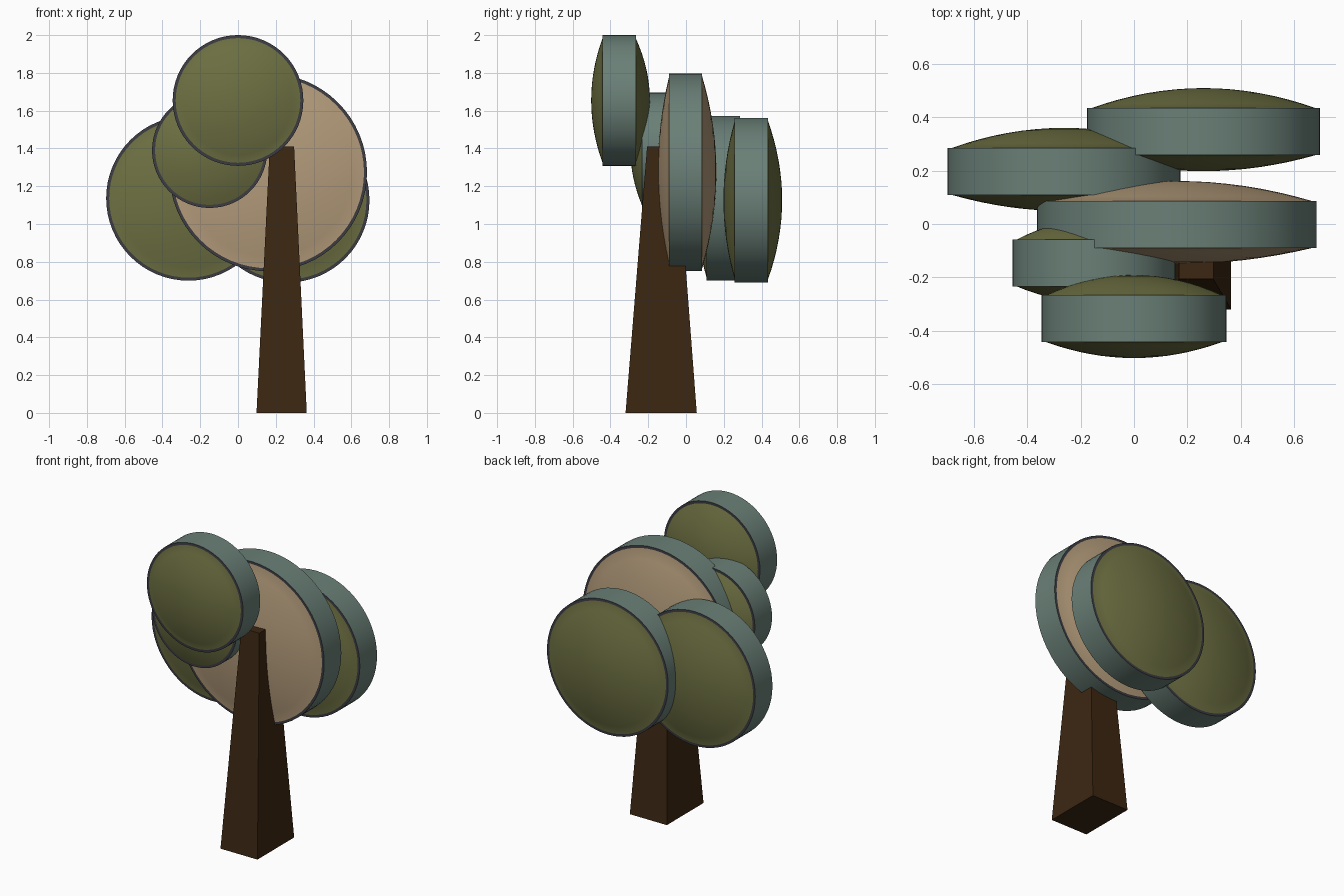
import bpy, bmesh, math

if "Cube" in bpy.data.objects:
    bpy.data.objects.remove(bpy.data.objects["Cube"])


def material(name, rgb):
    m = bpy.data.materials.new(name)
    m.diffuse_color = (*rgb, 1)
    m.use_nodes = True
    m.node_tree.nodes["Principled BSDF"].inputs["Base Color"].default_value = m.diffuse_color
    return m


GREEN = material("leaf_green", (0.155, 0.163, 0.055))
TAN = material("tan", (0.46, 0.335, 0.20))
RIM = material("grey_teal", (0.145, 0.215, 0.185))
DARK = material("dark_edge", (0.045, 0.045, 0.055))
BARK = material("bark_brown", (0.045, 0.020, 0.006))

SEG, RINGS = 64, 8


def finish(name, bm, mats):
    bmesh.ops.recalc_face_normals(bm, faces=bm.faces)
    me = bpy.data.meshes.new(name)
    bm.to_mesh(me)
    bm.free()
    for m in mats:
        me.materials.append(m)
    ob = bpy.data.objects.new(name, me)
    bpy.context.collection.objects.link(ob)
    return ob


def foliage_disc(name, x, y, z, r, face_mat):
    """Drum lying along y, with a dark edge ring and a shallow dome on each side."""
    inner = r - 0.016
    half, front, back = 0.088, 0.060, 0.075

    def dome(edge, height):
        return [(inner * k / RINGS, edge + height * (1 - (k / RINGS) ** 2))
                for k in range(1, RINGS + 1)]

    profile = (dome(-half, -front) + [(r, -half), (r, half)]
               + dome(half, back)[::-1])
    # strips: front dome, ring, rim, ring, back dome
    strip_mats = [0] * (RINGS - 1) + [1, 2, 1] + [0] * (RINGS - 1)

    bm = bmesh.new()
    loops = [[bm.verts.new((x + pr * math.cos(2 * math.pi * i / SEG), y + py,
                            z + pr * math.sin(2 * math.pi * i / SEG)))
              for i in range(SEG)] for pr, py in profile]
    for a, b, mi in zip(loops, loops[1:], strip_mats):
        for i in range(SEG):
            j = (i + 1) % SEG
            bm.faces.new((a[i], a[j], b[j], b[i])).material_index = mi
    # close the dome centres
    for loop, py in ((loops[0], -half - front), (loops[-1], half + back)):
        tip = bm.verts.new((x, y + py, z))
        for i in range(SEG):
            bm.faces.new((loop[i], loop[(i + 1) % SEG], tip))
    ob = finish(name, bm, [face_mat, DARK, RIM])
    bpy.ops.object.select_all(action='DESELECT')
    ob.select_set(True)
    bpy.context.view_layer.objects.active = ob
    bpy.ops.object.shade_smooth_by_angle(angle=math.radians(20))


# Tapered square trunk
bm = bmesh.new()
bmesh.ops.create_cube(bm, size=1)
for v in bm.verts:
    top = v.co.z > 0
    x0, x1, y0, y1 = (0.168, 0.297, -0.206, -0.05) if top else (0.098, 0.364, -0.32, 0.057)
    v.co = (x1 if v.co.x > 0 else x0, y1 if v.co.y > 0 else y0, 1.41 if top else 0)
finish("trunk", bm, [BARK])

# Foliage discs, front to back
foliage_disc("top_foliage", 0.0, -0.354, 1.654, 0.346, GREEN)
foliage_disc("small_foliage", -0.15, -0.146, 1.39, 0.305, GREEN)
foliage_disc("centre_foliage", 0.16, -0.002, 1.273, 0.523, TAN)
foliage_disc("left_foliage", -0.262, 0.197, 1.136, 0.436, GREEN)
foliage_disc("right_foliage", 0.26, 0.346, 1.126, 0.436, GREEN)
